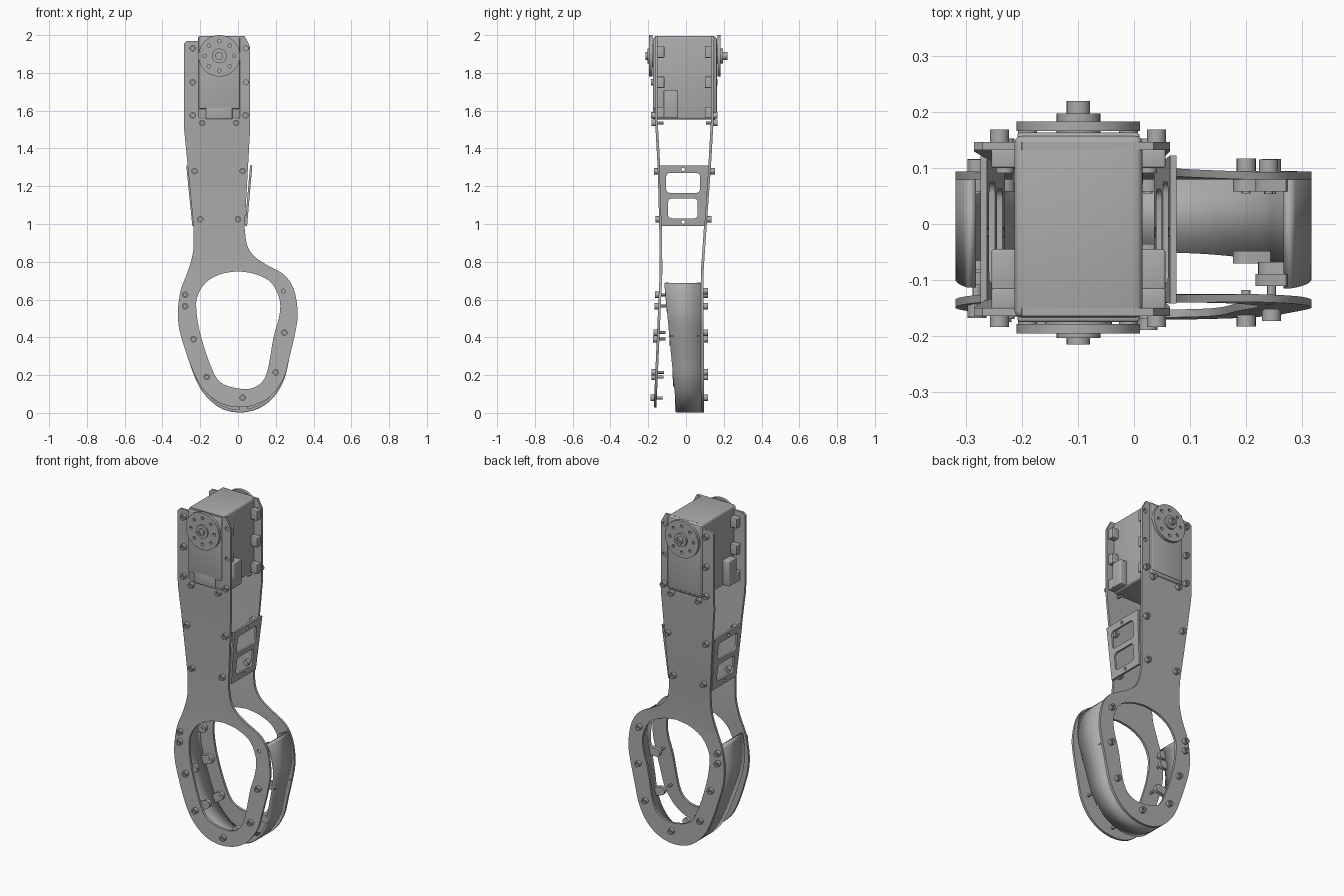
import bpy, bmesh, math
from mathutils import Vector, Matrix

if "Cube" in bpy.data.objects:
    bpy.data.objects.remove(bpy.data.objects["Cube"])

GREY = (0.41, 0.41, 0.41, 1)
grey = bpy.data.materials.new("machined_grey")
grey.use_nodes = True
grey.diffuse_color = GREY
grey.node_tree.nodes["Principled BSDF"].inputs["Base Color"].default_value = GREY
parts = []


# ---- helpers ----
def finish(bm, name):
    bmesh.ops.recalc_face_normals(bm, faces=bm.faces)
    mesh = bpy.data.meshes.new(name)
    bm.to_mesh(mesh)
    bm.free()
    mesh.materials.append(grey)
    ob = bpy.data.objects.new(name, mesh)
    bpy.context.collection.objects.link(ob)
    parts.append(ob)
    return ob


def spline(pts, steps=5):
    p = [Vector(pts[0])] + [Vector(q) for q in pts] + [Vector(pts[-1])]
    out = []
    for a, b, c, d in zip(p, p[1:], p[2:], p[3:]):
        for i in range(steps):
            t = i / steps
            out.append(0.5 * (2 * b + (c - a) * t + (2 * a - 5 * b + 4 * c - d) * t * t
                              + (3 * b - a - 3 * c + d) * t ** 3))
    return out + [p[-1]]


def circle(x, z, r, n=16):
    return [(x + r * math.cos(math.tau * i / n), z + r * math.sin(math.tau * i / n))
            for i in range(n)]


def rounded_rect(x0, x1, z0, z1, r):
    out = []
    for cx, cz, start in ((x1 - r, z1 - r, 0), (x0 + r, z1 - r, 1),
                          (x0 + r, z0 + r, 2), (x1 - r, z0 + r, 3)):
        for i in range(5):
            a = (start + i / 4) * math.pi / 2
            out.append((cx + r * math.cos(a), cz + r * math.sin(a)))
    return out


def ramp(stops):
    def f(z):
        for (z0, v0), (z1, v1) in zip(stops, stops[1:]):
            if z <= z1:
                return v0 + (v1 - v0) * (z - z0) / (z1 - z0)
        return stops[-1][1]
    return f


def plate(name, loops, thick, offset, kinks=(), sideways=False):
    """Sheet with holes, bent along its height; loops are (across, height)."""
    bm = bmesh.new()
    for loop in loops:
        vs = [bm.verts.new((u, 0, z)) for u, z in loop]
        for a, b in zip(vs, vs[1:] + vs[:1]):
            bm.edges.new((a, b))
    bmesh.ops.triangle_fill(bm, use_beauty=True, edges=bm.edges[:])
    for k in kinks:
        bmesh.ops.bisect_plane(bm, geom=bm.verts[:] + bm.edges[:] + bm.faces[:],
                               plane_co=(0, 0, k), plane_no=(0, 0, 1))
    ext = bmesh.ops.extrude_face_region(bm, geom=bm.faces[:])["geom"]
    for v in ext:
        if isinstance(v, bmesh.types.BMVert):
            v.co.y += thick
    for v in bm.verts:
        v.co.y += offset(v.co.z)
        if sideways:
            v.co.x, v.co.y = v.co.y, v.co.x
    return finish(bm, name)


def box(name, x, y, z, bevel=0.0):
    bm = bmesh.new()
    bmesh.ops.create_cube(bm, size=1)
    for v in bm.verts:
        v.co = [(lo + hi) / 2 + c * (hi - lo) for c, (lo, hi) in zip(v.co, (x, y, z))]
    if bevel:
        bmesh.ops.bevel(bm, geom=bm.edges[:], offset=bevel, segments=3, affect='EDGES', profile=0.5)
    return finish(bm, name)


def rod(name, x, z, y0, y1, r, n=24, socket=0.0):
    """Cylinder along y from y0 to its outer end y1, with an optional hex socket."""
    bm = bmesh.new()
    turn = Matrix.Rotation(math.pi / 2 if y1 < y0 else -math.pi / 2, 4, 'X')
    bmesh.ops.create_cone(bm, cap_ends=True, segments=n, radius1=r, radius2=r, depth=abs(y1 - y0),
                          matrix=Matrix.Translation((x, (y0 + y1) / 2, z)) @ turn)
    if socket:
        end = max(bm.faces, key=lambda f: f.calc_center_median().y * (1 if y1 > y0 else -1))
        bmesh.ops.inset_region(bm, faces=[end], thickness=r - socket, use_even_offset=True)
        hole = bmesh.ops.extrude_face_region(bm, geom=[end])["geom"]
        bmesh.ops.delete(bm, geom=[end], context='FACES_ONLY')
        for v in hole:
            if isinstance(v, bmesh.types.BMVert):
                v.co.y -= (y1 - y0) * 0.5
    return finish(bm, name)


# ---- outlines ----
ring = spline([(-.235, .98), (-.237, .86), (-.262, .76), (-.303, .65), (-.318, .54), (-.312, .45),
               (-.285, .35), (-.225, .18), (-.17, .09), (-.09, .024), (.01, .002), (.11, .024),
               (.19, .085), (.245, .18), (.272, .29), (.31, .46), (.315, .55), (.295, .655),
               (.245, .73), (.15, .785), (.085, .83), (.048, .89), (.035, .98)])
outline = ring + [(.064, 1.5), (.064, 1.94), (.035, 1.995), (-.2, 1.995), (-.21, 1.97),
                  (-.27, 1.97), (-.285, 1.955), (-.285, 1.5)]
opening = spline([(0, .75), (-.09, .735), (-.17, .69), (-.215, .615), (-.22, .54), (-.2, .42),
                  (-.145, .25), (-.09, .16), (.02, .127), (.1, .142), (.152, .21), (.188, .4),
                  (.218, .51), (.22, .6), (.175, .69), (.09, .735), (0, .75)])[:-1]
holes = [circle(.042, z, .013) for z in (1.93, 1.75)]

body_screws = [(-.24, 1.93), (-.24, 1.75), (-.24, 1.575), (.04, 1.575), (-.19, 1.535), (-.01, 1.535),
               (-.23, 1.28), (.025, 1.28), (-.2, 1.025), (0, 1.025)]
ring_screws = [(-.28, .625), (-.28, .565), (-.235, .39), (-.165, .19), (.025, .08),
               (.2, .215), (.245, .425)]
extra_screw = (.24, .645)

# ---- bent front and back plates ----
THICK = .014
KINKS = (.75, 1.0, 1.3, 1.55)
front_y = ramp([(0, -.172), (.75, -.139), (1.0, -.142), (1.3, -.15), (1.55, -.164), (2.1, -.164)])
back_y = ramp([(0, .081), (.75, .079), (1.0, .096), (1.3, .118), (1.55, .132), (2.1, .132)])
lifted = [(x, z + .028 * max(0, 1 - z / .3)) for x, z in outline]
plate("front_plate", [lifted, opening] + holes + [circle(*extra_screw, .01)], THICK, front_y, KINKS)
plate("back_plate", [outline, opening] + holes, THICK, back_y, KINKS)

# ---- curved wall around the lower ring ----
path = [p for p in ring if p.y <= .69]


def wall_front(z):
    return -.05 - .065 * z / .69


bm = bmesh.new()
rows = [(bm.verts.new((p.x, wall_front(p.y), p.y)), bm.verts.new((p.x, .082, p.y))) for p in path]
for a, b in zip(rows, rows[1:]):
    bm.faces.new((a[0], a[1], b[1], b[0]))
mesh = bpy.data.meshes.new("ring_wall")
bm.to_mesh(mesh)
bm.free()
mesh.materials.append(grey)
wall = bpy.data.objects.new("ring_wall", mesh)
bpy.context.collection.objects.link(wall)
parts.append(wall)
solid = wall.modifiers.new("thickness", 'SOLIDIFY')
solid.thickness = .015
solid.offset = -1


def wall_tab(x, z, y):
    """Screw lug joining a boss to the nearest point of the wall."""
    c = Vector((x, z))
    near = min(path, key=lambda p: (p - c).length)
    d = (near - c).normalized()
    side = Vector((-d.y, d.x)) * .024
    end = near - d * .006
    arc = [c - d * .024 * math.sin(t) + side * math.cos(t)
           for t in (math.pi * i / 8 for i in range(9))]
    plate("wall_lug", [[end + side] + arc + [end - side]], .022, lambda _: y)


# ---- screws, spacers and lugs ----
for x, z in body_screws + ring_screws + [extra_screw]:
    low = z < .7
    yf, yb = front_y(z), back_y(z) + THICK
    if (x, z) != extra_screw:
        rod("front_screw_head", x, z, yf + .003, yf - .02, .017, 20, .009)
        rod("front_screw_shaft", x, z, yf, yf + .045, .008, 12)
    rod("back_screw_head", x, z, yb - .003, yb + .022, .017, 20, .009)
    rod("back_screw_shaft", x, z, yb, yb - .04, .008, 12)
    if low:
        wall_tab(x, z, wall_front(z))
        wall_tab(x, z, .058)
    elif z < 1.4:
        rod("front_spacer", x, z, yf + .01, yf + .04, .016)
        rod("back_spacer", x, z, yb - .01, yb - .04, .016)

# ---- windowed side braces ----
brace = [[(-.142, 1.31), (.122, 1.31), (.1, .99), (-.132, .99)],
         rounded_rect(-.105, .075, 1.165, 1.27, .02), rounded_rect(-.095, .062, 1.03, 1.135, .02),
         circle(-.015, 1.289, .009), circle(-.015, 1.01, .009)]
plate("left_brace", brace, .012, ramp([(.99, .036), (1.31, .064)]), sideways=True)
plate("right_brace", brace, .012, ramp([(.99, -.242), (1.31, -.274)]), sideways=True)

# ---- servo body ----
MX = -.099
box("servo_case", (-.213, .015), (-.168, .158), (1.553, 1.995), .014)
box("servo_front_cover", (-.208, .01), (-.175, -.15), (1.61, 1.985), .006)
box("servo_front_foot", (-.17, -.03), (-.175, -.15), (1.555, 1.63), .006)
box("servo_back_cover", (-.208, .01), (.14, .163), (1.57, 1.985), .006)
for s in (-1, 1):
    inner, outer = MX + s * .11, MX + s * .155
    span = (min(inner, outer), max(inner, outer))
    box("servo_connector", span, (-.118, -.045), (1.56, 1.71), .005)
    for z in (1.59, 1.75, 1.91):
        box("servo_front_ear", span, (-.152, -.115), (z - .03, z + .03), .004)
        box("servo_back_ear", span, (.1, .134), (z - .03, z + .03), .004)

# ---- output horns on both faces ----
HZ = 1.89
horn = [circle(MX, HZ, .11, 48)] + [
    circle(MX + .078 * math.cos(a), HZ + .078 * math.sin(a), .009, 12)
    for a in (math.tau * i / 8 for i in range(8))]
plate("front_horn", horn, .017, lambda z: -.195)
plate("back_horn", horn, .017, lambda z: .166)
for side, y, hub, tip in (("front", -.17, -.203, -.215), ("back", .15, .197, .219)):
    rod(side + "_horn_neck", MX, HZ, y, y + math.copysign(.012, y), .06, 32)
    rod(side + "_horn_hub", MX, HZ, y, hub, .039, 32)
    rod(side + "_horn_bolt", MX, HZ, hub, tip, .021, 24, .011)

# ---- smooth shading with sharp edges ----
bpy.ops.object.select_all(action='DESELECT')
for ob in parts:
    ob.select_set(True)
bpy.context.view_layer.objects.active = parts[0]
bpy.ops.object.shade_smooth_by_angle(angle=math.radians(30))
